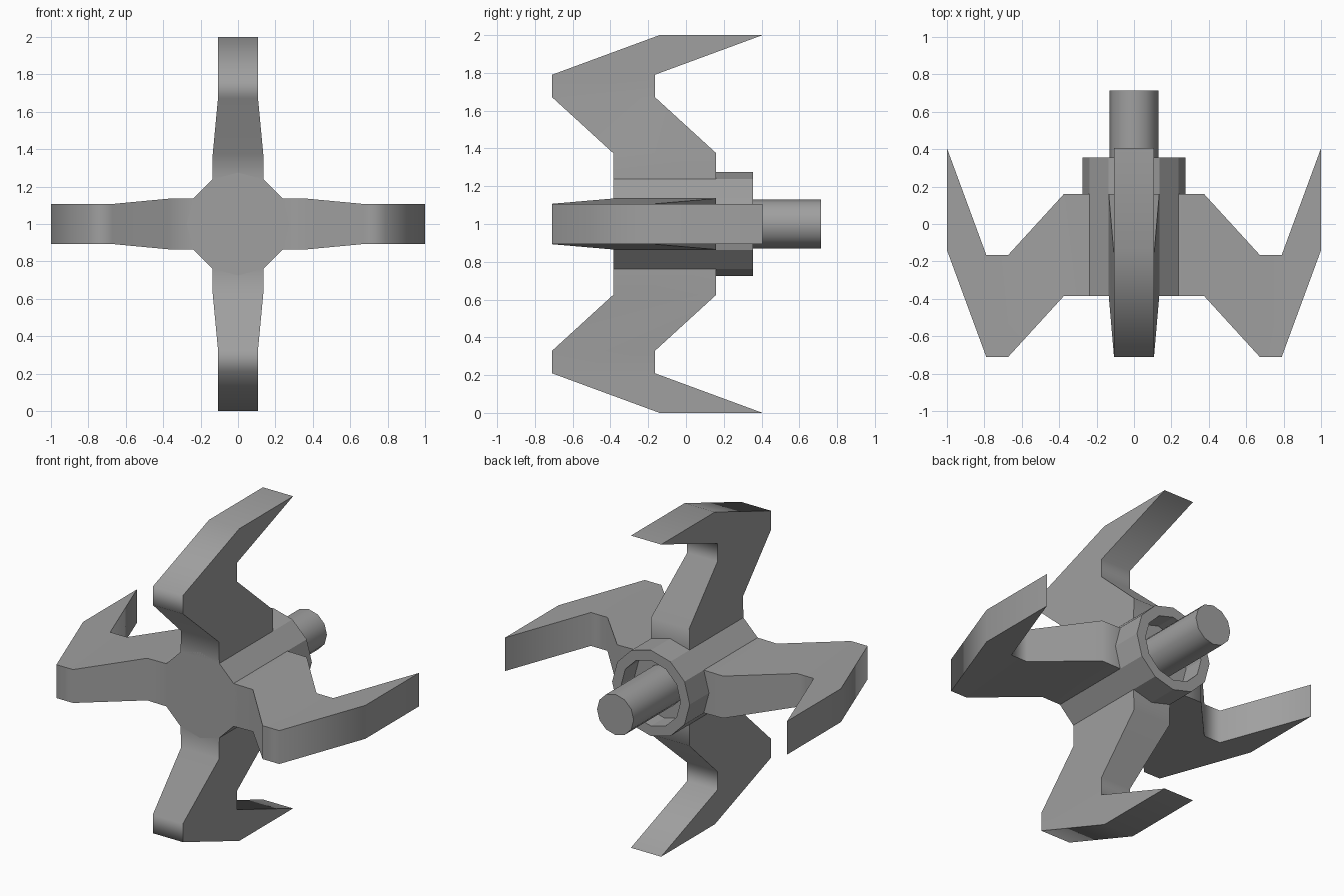
import bpy, bmesh
from math import radians, pi, sin, cos
from mathutils import Matrix

cube = bpy.data.objects.get("Cube")
if cube:
    bpy.data.objects.remove(cube, do_unlink=True)

GREY = (0.35, 0.35, 0.35, 1)
grey = bpy.data.materials.new("plain grey")
grey.use_nodes = True
grey.diffuse_color = GREY
grey.node_tree.nodes["Principled BSDF"].inputs["Base Color"].default_value = GREY

CENTRE = Matrix.Translation((0, 0, 1))


def loft(name, rings, matrix, smooth_angle):
    """Skin a list of equal-length point loops and cap both ends."""
    bm = bmesh.new()
    loops = [[bm.verts.new(p) for p in ring] for ring in rings]
    n = len(loops[0])
    for a, b in zip(loops, loops[1:]):
        for i in range(n):
            j = (i + 1) % n
            bm.faces.new((a[i], a[j], b[j], b[i]))
    bm.faces.new(loops[0])
    bm.faces.new(loops[-1])
    bmesh.ops.recalc_face_normals(bm, faces=bm.faces)
    mesh = bpy.data.meshes.new(name)
    bm.to_mesh(mesh)
    bm.free()
    mesh.materials.append(grey)
    obj = bpy.data.objects.new(name, mesh)
    obj.matrix_world = matrix
    bpy.context.collection.objects.link(obj)
    if smooth_angle:
        bpy.ops.object.select_all(action="DESELECT")
        obj.select_set(True)
        bpy.context.view_layer.objects.active = obj
        bpy.ops.object.shade_smooth_by_angle(angle=radians(smooth_angle))
    return obj


def turned(name, profile, sides, smooth_angle=0):
    """Revolve (radius, y) points around the y axis."""
    rings = [[(r * cos(2 * pi * i / sides), y, r * sin(2 * pi * i / sides))
              for i in range(sides)] for r, y in profile]
    return loft(name, rings, CENTRE, smooth_angle)


# Hub with a recessed rear socket, and the shaft standing in it
turned("hub", [(0.275, -0.385), (0.275, 0.355), (0.21, 0.355), (0.21, 0.22)], 12)
turned("rear_shaft", [(0.13, 0.1), (0.13, 0.715)], 12, 35)

# Hooked arms: distance from hub, front y, half width (constant depth)
DEPTH = 0.545
sections = [(0.238, -0.385, 0.137), (0.375, -0.385, 0.135), (0.672, -0.71, 0.107),
            (0.79, -0.71, 0.107), (1.0, -0.14, 0.107)]
arm_rings = [[(r, y, -w), (r, y + DEPTH, -w), (r, y + DEPTH, w), (r, y, w)]
             for r, y, w in sections]
for k, side in enumerate(("left", "lower", "right", "upper")):
    loft(side + "_arm", arm_rings, CENTRE @ Matrix.Rotation(k * pi / 2, 4, "Y"), 75)
